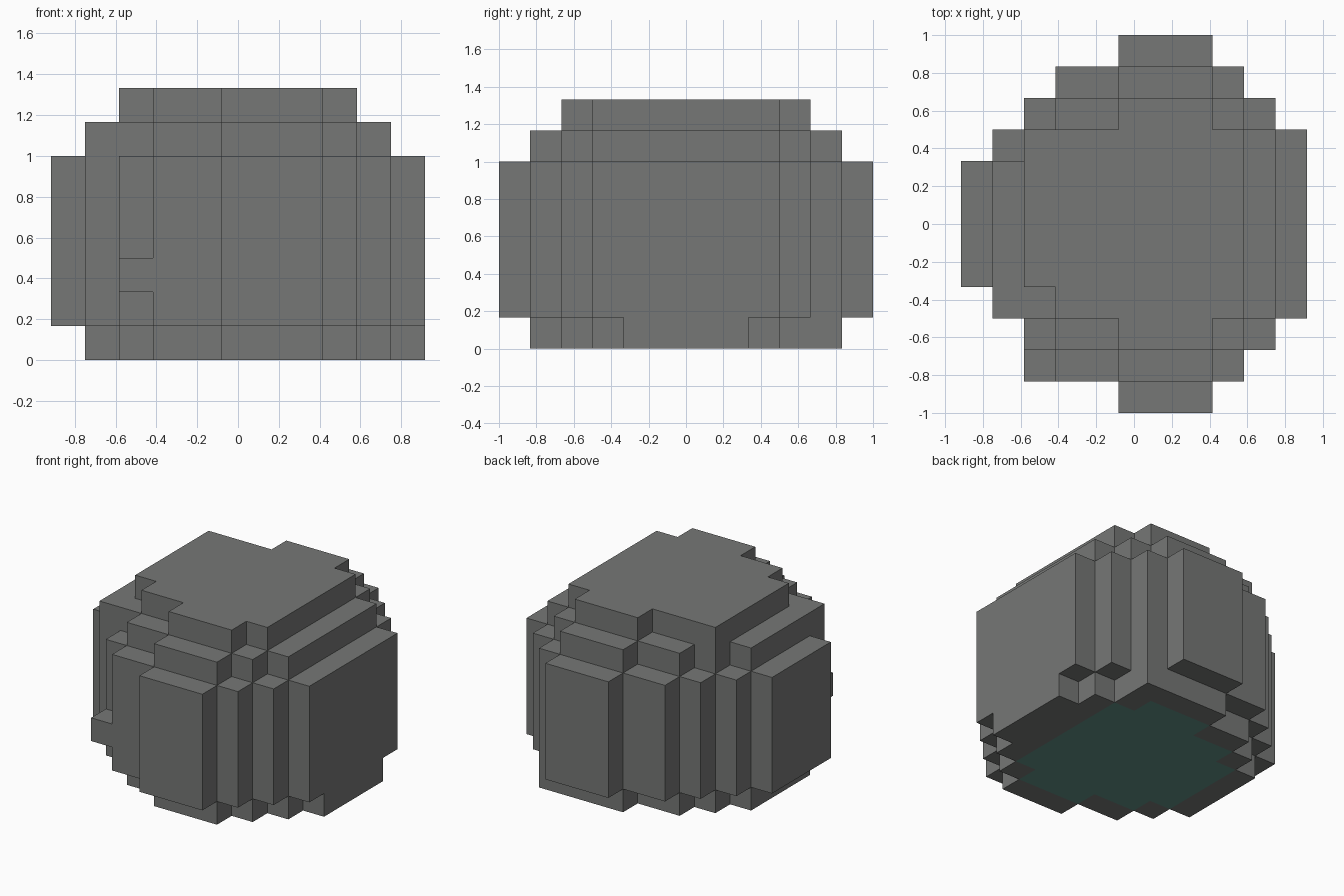
import bpy
import bmesh
from mathutils import Vector

old = bpy.data.objects.get("Cube")
if old:
    bpy.data.objects.remove(old, do_unlink=True)


def make_material(name, rgb):
    mat = bpy.data.materials.new(name)
    mat.use_nodes = True
    colour = (*rgb, 1.0)
    mat.diffuse_color = colour
    mat.node_tree.nodes["Principled BSDF"].inputs["Base Color"].default_value = colour
    return mat


STONE, PATCH = 0, 1
materials = [make_material("stone grey", (0.18, 0.185, 0.18)),
             make_material("dull teal", (0.115, 0.275, 0.235))]

CELL = 1 / 6
CENTRE = Vector((5.5, 6, 0))


def layer(first_row, spans):
    """Cells of one layer: each row along y covers a span of columns along x."""
    return {(x, first_row + n)
            for n, (low, high) in enumerate(spans)
            for x in range(low, high + 1)}


# Stepped layers of the rounded boulder
foot = layer(1, [(5, 7), (3, 8), (2, 9)] + [(1, 10)] * 4 + [(2, 9), (3, 8), (5, 8)])
belly = layer(0, [(5, 7), (3, 8), (2, 9), (1, 10)] + [(0, 10)] * 4
              + [(1, 10), (2, 9), (3, 8), (5, 7)])
shoulder = layer(1, [(5, 7), (3, 8)] + [(1, 9)] * 5 + [(2, 9), (3, 8), (5, 7)])
crown = layer(2, [(5, 7), (3, 8)] + [(2, 8)] * 5 + [(5, 7)])

# Teal area on the underside
underside = layer(2, [(5, 7), (3, 8)] + [(2, 8)] * 4 + [(3, 8), (5, 7)])

cells = {(x, y, z)
         for z, plan in enumerate([foot] + [belly] * 5 + [shoulder, crown])
         for x, y in plan}
cells.add((2, 1, 2))  # small knob on the front corner

# Outer faces only, where a cell has no neighbour
bm = bmesh.new()
for cell in sorted(cells):
    for axis in range(3):
        for side in (0, 1):
            step = [0, 0, 0]
            step[axis] = 2 * side - 1
            if tuple(a + b for a, b in zip(cell, step)) in cells:
                continue
            u, v = (axis + 1) % 3, (axis + 2) % 3
            ring = [(0, 0), (1, 0), (1, 1), (0, 1)]
            corners = []
            for a, b in (ring if side else reversed(ring)):
                p = Vector(cell)
                p[axis] += side
                p[u] += a
                p[v] += b
                corners.append(bm.verts.new((p - CENTRE) * CELL))
            face = bm.faces.new(corners)
            is_patch = cell[2] == 0 and step[2] < 0 and cell[:2] in underside
            face.material_index = PATCH if is_patch else STONE

bmesh.ops.remove_doubles(bm, verts=bm.verts, dist=0.001)
bm.normal_update()

# Merge the flat upright faces into clean panels
upright = [e for e in bm.edges
           if len(e.link_faces) == 2
           and all(abs(f.normal.z) < 0.5 for f in e.link_faces)
           and e.calc_face_angle() < 0.01]
bmesh.ops.dissolve_edges(bm, edges=upright, use_verts=False)

mesh = bpy.data.meshes.new("boulder")
bm.to_mesh(mesh)
bm.free()
for mat in materials:
    mesh.materials.append(mat)
boulder = bpy.data.objects.new("boulder", mesh)
bpy.context.collection.objects.link(boulder)
